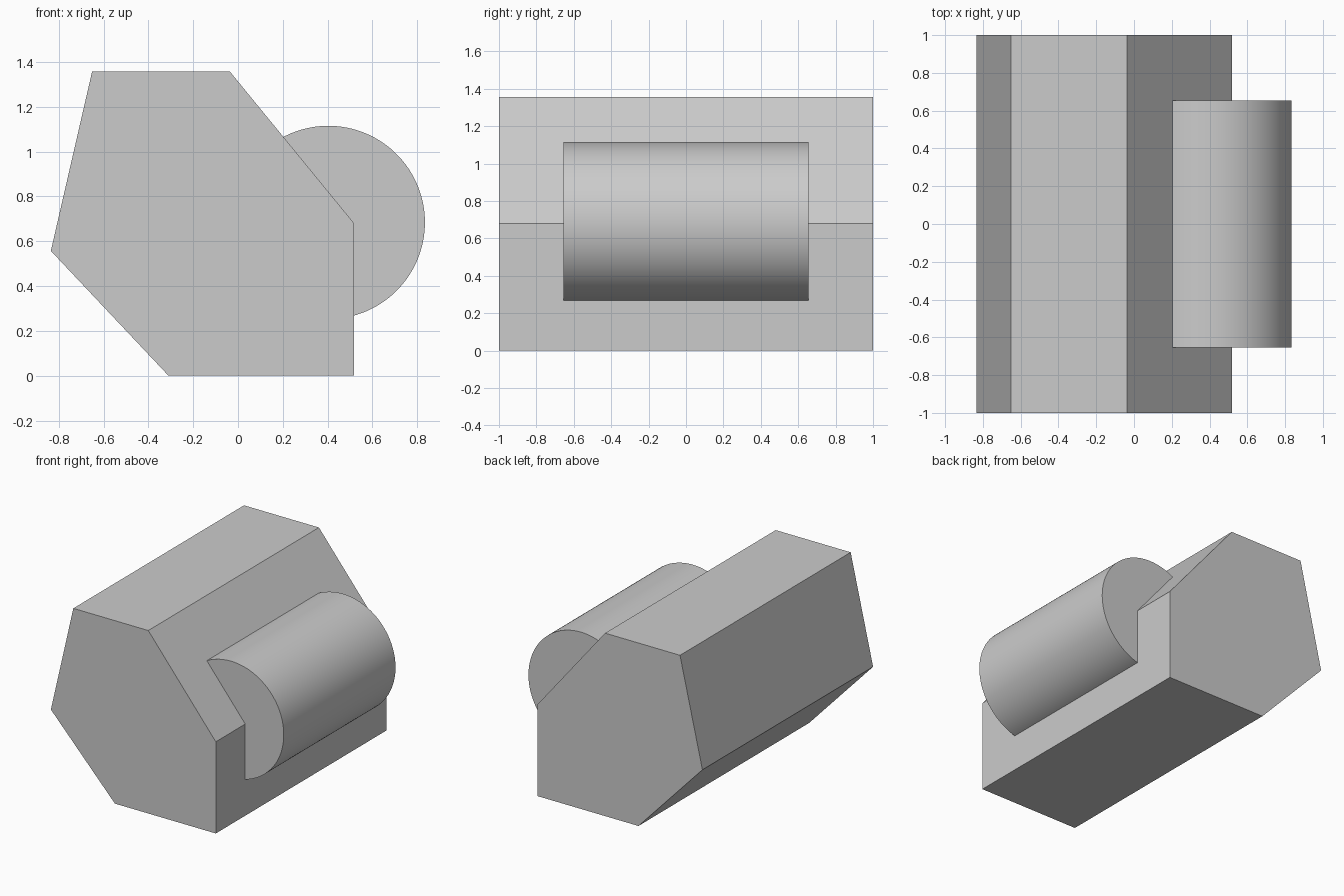
import bpy
import bmesh
from math import radians, sin, cos

cube = bpy.data.objects.get("Cube")
if cube:
    bpy.data.objects.remove(cube, do_unlink=True)

# Single plain grey material
grey = bpy.data.materials.new("plain_grey")
grey.use_nodes = True
grey.diffuse_color = (0.6, 0.6, 0.6, 1)
bsdf = next(n for n in grey.node_tree.nodes if n.type == "BSDF_PRINCIPLED")
bsdf.inputs["Base Color"].default_value = (0.6, 0.6, 0.6, 1)


def prism(name, profile, half_length, smooth=False):
    """Extrude an (x, z) outline along y, centred on y = 0."""
    bm = bmesh.new()
    cap = bm.faces.new([bm.verts.new((x, -half_length, z)) for x, z in profile])
    side = bmesh.ops.extrude_face_region(bm, geom=[cap], use_keep_orig=True)
    moved = [v for v in side["geom"] if isinstance(v, bmesh.types.BMVert)]
    bmesh.ops.translate(bm, verts=moved, vec=(0, 2 * half_length, 0))
    bmesh.ops.recalc_face_normals(bm, faces=bm.faces)
    mesh = bpy.data.meshes.new(name)
    bm.to_mesh(mesh)
    bm.free()
    mesh.materials.append(grey)
    obj = bpy.data.objects.new(name, mesh)
    bpy.context.collection.objects.link(obj)
    if smooth:
        bpy.ops.object.select_all(action="DESELECT")
        obj.select_set(True)
        bpy.context.view_layer.objects.active = obj
        bpy.ops.object.shade_smooth_by_angle(angle=radians(30))
    return obj


# Six-sided main body
prism("body", [(-0.31, 0), (0.518, 0), (0.518, 0.68),
               (-0.036, 1.357), (-0.651, 1.357), (-0.835, 0.557)], 1.0)

# Round boss on the sloping side: an arc closed just inside the body
radius, centre_x, centre_z = 0.431, 0.403, 0.684
start, end, steps = radians(-76), radians(119), 64
angles = [start + (end - start) * i / steps for i in range(steps + 1)]
arc = [(centre_x + radius * cos(a), centre_z + radius * sin(a)) for a in angles]
prism("round_boss", arc + [(0.48, 0.66)], 0.655, smooth=True)
